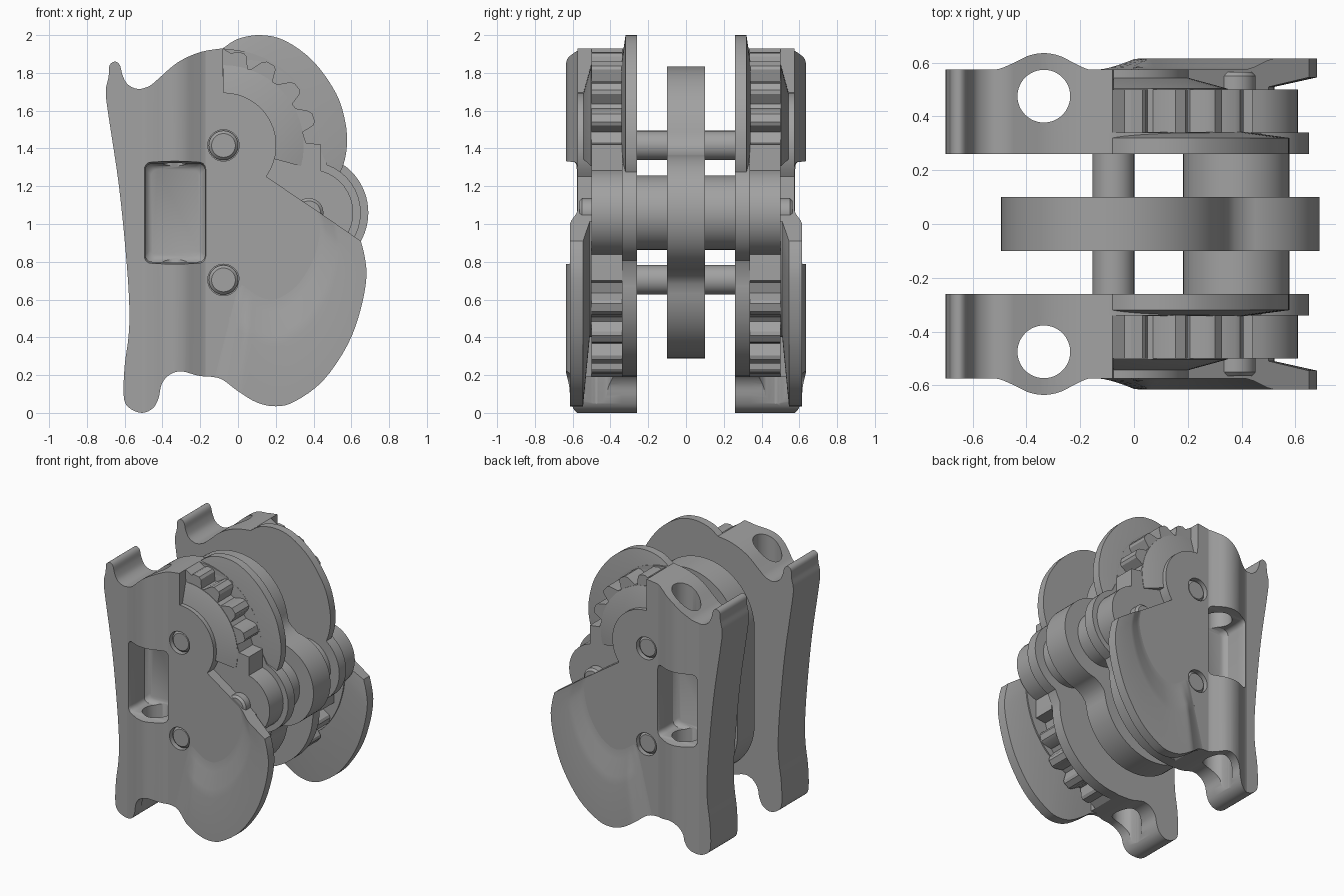
import bpy, bmesh, math
from mathutils import Vector

cube = bpy.data.objects.get("Cube")
if cube:
    bpy.data.objects.remove(cube, do_unlink=True)

GREY = (0.36, 0.36, 0.36, 1)
metal = bpy.data.materials.new("plain grey")
metal.use_nodes = True
metal.diffuse_color = GREY
metal.node_tree.nodes["Principled BSDF"].inputs["Base Color"].default_value = GREY

MID = 1.06
AXLE = (-0.077, 1.416)
LOW_AXLE = (-0.077, 0.704)
HUB = (0.38, MID)


def arc(c, r, a0, a1, n=16):
    angles = [math.radians(a0 + (a1 - a0) * i / n) for i in range(n + 1)]
    return [(c[0] + r * math.cos(a), c[1] + r * math.sin(a)) for a in angles]


def flip(pts):
    """Mirror a path about the middle height, keeping its direction."""
    return [(x, 2 * MID - z) for x, z in reversed(pts)]


def smooth(pts, n=4):
    """Smooth open curve through the points."""
    p = [Vector(q) for q in [pts[0]] + pts + [pts[-1]]]
    out = []
    for a, b, c, d in zip(p, p[1:], p[2:], p[3:]):
        for k in range(n):
            t = k / n
            out.append(tuple(0.5 * (2 * b + (c - a) * t + (2 * a - 5 * b + 4 * c - d) * t ** 2
                                    + (3 * b - a - 3 * c + d) * t ** 3)))
    return out + [tuple(pts[-1])]


def finish(name, bm):
    bmesh.ops.remove_doubles(bm, verts=bm.verts, dist=0.0005)
    bmesh.ops.recalc_face_normals(bm, faces=bm.faces)
    mesh = bpy.data.meshes.new(name)
    bm.to_mesh(mesh)
    bm.free()
    mesh.materials.append(metal)
    ob = bpy.data.objects.new(name, mesh)
    bpy.context.collection.objects.link(ob)
    return ob


def loft(name, rings):
    """Skin a row of closed rings and cap both ends."""
    bm = bmesh.new()
    rows = [[bm.verts.new(v) for v in ring] for ring in rings]
    n = len(rows[0])
    for a, b in zip(rows, rows[1:]):
        for i in range(n):
            j = (i + 1) % n
            bm.faces.new((a[i], a[j], b[j], b[i]))
    bm.faces.new(rows[0])
    bm.faces.new(rows[-1])
    return finish(name, bm)


def plate(name, pts, y0, y1):
    return loft(name, [[(x, y, z) for x, z in pts] for y in (y0, y1)])


def column(name, pts, z0, z1):
    return loft(name, [[(x, y, z) for x, y in pts] for z in (z0, z1)])


def lathe(name, c, profile):
    return loft(name, [[(x, y, z) for x, z in arc(c, r, 0, 352.5, 47)] for y, r in profile])


def flange(name, path, c, section, lead=None):
    """Sweep a section, given as (scale about c, y), along a rim path."""
    rings = []
    for i, (x, z) in enumerate(path):
        top = 9 if lead is None else lead + 0.0006 * i * i
        rings.append([(c[0] + s * (x - c[0]), min(y, top), c[1] + s * (z - c[1]))
                      for s, y in section])
    return loft(name, rings)


def boolean(ob, cutters, operation):
    for c in cutters:
        m = ob.modifiers.new("cut", 'BOOLEAN')
        m.object, m.operation, m.solver = c, operation, 'EXACT'
    bpy.context.view_layer.update()
    done = ob.evaluated_get(bpy.context.evaluated_depsgraph_get())
    mesh = bpy.data.meshes.new_from_object(done)
    ob.modifiers.clear()
    ob.data = mesh


# Grip edge shared by every layer of the side plates, top to bottom
grip = smooth([(-0.08, 1.93), (-0.2, 1.91), (-0.32, 1.855), (-0.42, 1.77), (-0.47, 1.73),
               (-0.53, 1.715), (-0.585, 1.74), (-0.612, 1.79), (-0.625, 1.84), (-0.65, 1.86),
               (-0.68, 1.84), (-0.685, 1.78), (-0.7, 1.7), (-0.685, 1.57), (-0.63, 1.2),
               (-0.59, 0.8), (-0.575, 0.55), (-0.58, 0.4), (-0.6, 0.25), (-0.605, 0.09),
               (-0.58, 0.03), (-0.51, 0), (-0.45, 0.025), (-0.42, 0.08), (-0.405, 0.15),
               (-0.365, 0.2), (-0.3, 0.22), (-0.2, 0.195), (-0.08, 0.19)])

# Inner layer
inner_path = arc(LOW_AXLE, 0.51, -88, 2) + arc(HUB, 0.27, -70, 70) + arc(AXLE, 0.51, -2, 88)
inner = plate("inner_side_plate", grip + inner_path, 0.26, 0.34)

# Gear layer, the last tooth running into the grip
gear = [(0.44, 1.29), (0.44, 1.42), (0.36, 1.43)]
for mid in (17, 38.5, 60, 80):
    for r, da in ((0.425, -7.5), (0.487, -4.5), (0.5, -2.5), (0.5, 2.5), (0.487, 5), (0.43, 10)):
        if mid + da < 86:
            gear += arc(AXLE, r, mid + da, mid + da, 1)[:1]
gear_layer = plate("gear_layer", grip + flip(gear) + arc(HUB, 0.23, -75, 75) + gear, 0.34, 0.50)
gear_cone = flange("gear_cone", arc(AXLE, 0.425, -15, 90), AXLE,
                   [(0.5, 0.49), (1, 0.49), (1, 0.503), (0.64, 0.545), (0.5, 0.545)])

# Outer layer and its flared lower flange
rim = smooth([(-0.13, 0.19), (-0.08, 0.175), (0, 0.115), (0.1, 0.055), (0.2, 0.035), (0.3, 0.06),
              (0.45, 0.17), (0.58, 0.36), (0.65, 0.55), (0.68, 0.72), (0.67, 0.83), (0.65, 0.91)])
PIVOT = (0.15, 1.255)
core = [(PIVOT[0] + 0.7 * (x - PIVOT[0]), PIVOT[1] + 0.7 * (z - PIVOT[1])) for x, z in rim]
outer = plate("outer_side_plate", grip + core + arc(AXLE, 0.28, -36, 90), 0.50, 0.575)
lower_flange = flange("lower_outer_flange", rim, PIVOT,
                      [(0.5, 0.5), (0.62, 0.5), (1, 0.545), (1, 0.615), (0.74, 0.615),
                       (0.69, 0.608), (0.59, 0.583), (0.53, 0.574), (0.5, 0.574)], 0.5745)

# Upper inner flange
upper_rim = smooth([(0.53, 1.25), (0.56, 1.32), (0.577, 1.42), (0.568, 1.54), (0.52, 1.69),
                    (0.4, 1.86), (0.25, 1.97), (0.12, 2.0), (0, 1.98), (-0.08, 1.93)])
upper_flange = flange("upper_inner_flange", upper_rim, AXLE,
                      [(0.6, 0.26), (1, 0.26), (1, 0.32), (0.75, 0.342), (0.6, 0.342)])

# Raised sleeve around the upright bore
swell = smooth([(-0.52, 0.573), (-0.49, 0.58), (-0.44, 0.602), (-0.39, 0.626), (-0.335, 0.635),
                (-0.28, 0.626), (-0.23, 0.602), (-0.19, 0.582), (-0.165, 0.573)])
sleeve = column("bore_sleeve", [(-0.52, 0.56)] + swell + [(-0.165, 0.56)], -0.1, 2.1)
trim = plate("sleeve_trim", grip, 0.5, 0.7)
boolean(sleeve, [trim], 'INTERSECT')

# Cutters: bore, window with rounded floor and mouth, and axle recesses
bore = column("bore_cutter", arc((-0.335, 0.475), 0.098, 0, 352.5, 47), -0.2, 2.2)


def window_ring(y, grow, r=0.035):
    x0, x1, z0, z1 = -0.49 - grow, -0.175 + grow, 0.8 - grow, 1.32 + grow
    spots = [((x1 - r, z1 - r), 0), ((x0 + r, z1 - r), 90), ((x0 + r, z0 + r), 180), ((x1 - r, z0 + r), 270)]
    return [(x, y, z) for c, a in spots for x, z in arc(c, r, a, a + 90, 5)]


window = loft("window_cutter", [window_ring(y, g) for y, g in
                                ((0.37, -0.03), (0.38, -0.012), (0.4, 0), (0.56, 0), (0.58, 0.006), (0.7, 0.02))])
recesses = [lathe("recess_cutter", c, [(0.53, 0.083), (0.7, 0.083)]) for c in (AXLE, LOW_AXLE)]
boolean(inner, [bore], 'DIFFERENCE')
boolean(gear_layer, [bore, window], 'DIFFERENCE')
boolean(outer, [bore, window] + recesses, 'DIFFERENCE')
boolean(sleeve, [bore, window], 'DIFFERENCE')
for helper in [trim, bore, window] + recesses:
    bpy.data.objects.remove(helper, do_unlink=True)

sides = [inner, gear_layer, gear_cone, outer, lower_flange, upper_flange, sleeve]
for ob in sides:
    m = ob.modifiers.new("both sides", 'MIRROR')
    m.use_axis = (False, True, False)

# Centre cam
cam_top = arc(HUB, 0.31, 0, 82) + [(0.375, 1.4), (0.345, 1.435)] + arc(AXLE, 0.417, 10, 180, 28)
cam = plate("centre_cam", cam_top + flip(cam_top), -0.1, 0.1)


# Axles, drum and hub pin
def pin(name, c, radius, end):
    half = [(end - 0.015, radius), (end, radius - 0.015)]
    return lathe(name, c, [(-y, q) for y, q in reversed(half)] + half)


rods = [pin("upper_axle", AXLE, 0.078, 0.56), pin("lower_axle", LOW_AXLE, 0.078, 0.56),
        pin("hub_pin", (0.375, MID), 0.077, 0.565),
        lathe("centre_drum", HUB, [(-0.3, 0.197), (0.3, 0.197)])]

for ob in sides + rods + [cam]:
    bpy.ops.object.select_all(action='DESELECT')
    ob.select_set(True)
    bpy.context.view_layer.objects.active = ob
    bpy.ops.object.shade_smooth_by_angle(angle=math.radians(30))
